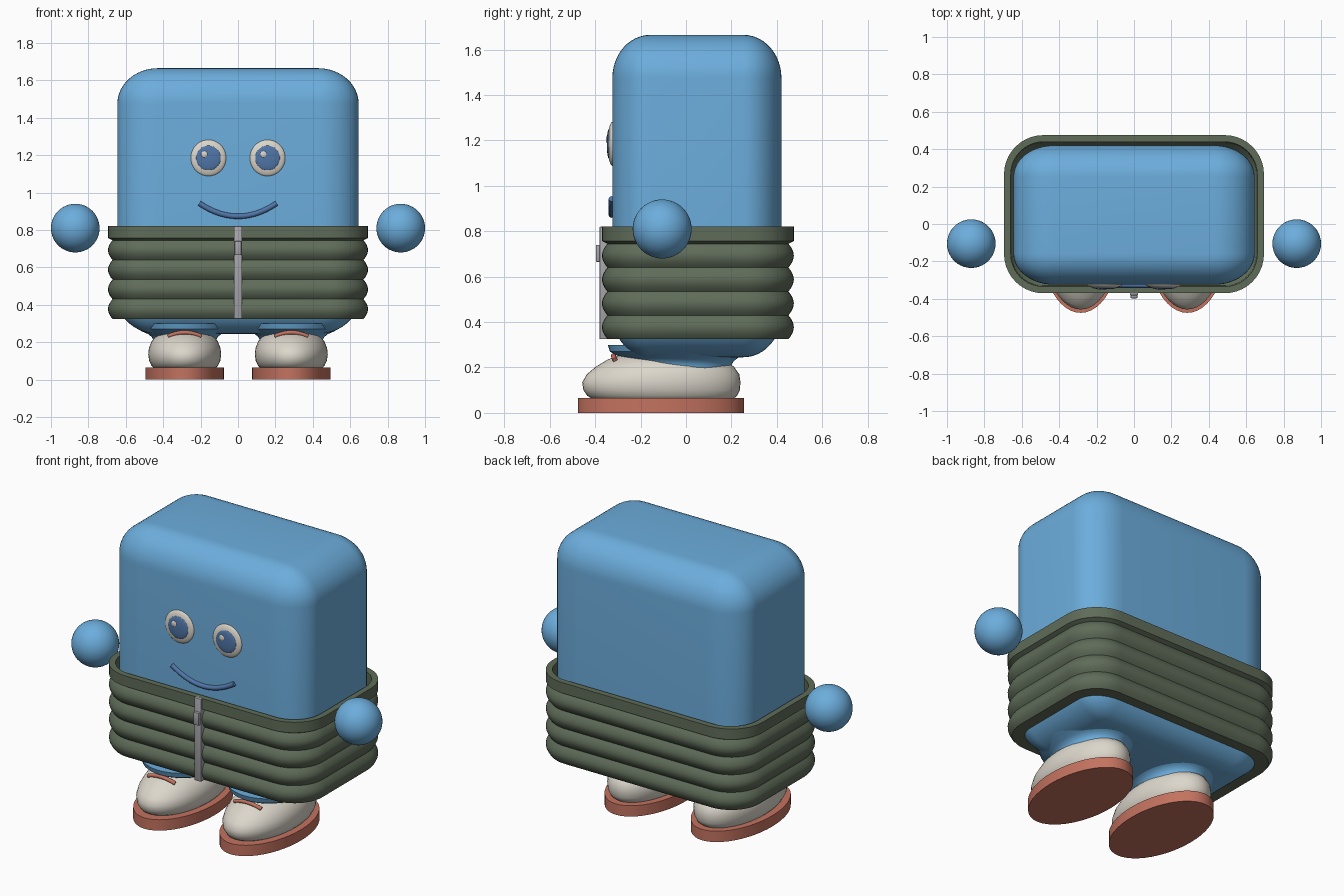
import bpy
import bmesh
from math import sin, cos, pi, radians
from mathutils import Matrix, Vector

if "Cube" in bpy.data.objects:
    bpy.data.objects.remove(bpy.data.objects["Cube"])


def material(name, rgb):
    m = bpy.data.materials.new(name)
    m.use_nodes = True
    m.diffuse_color = (*rgb, 1)
    m.node_tree.nodes["Principled BSDF"].inputs["Base Color"].default_value = (*rgb, 1)
    return m


BLUE = material("sky blue", (0.15, 0.42, 0.72))
NAVY = material("deep blue", (0.08, 0.18, 0.39))
GREEN = material("moss green", (0.115, 0.15, 0.1))
CREAM = material("cream", (0.72, 0.68, 0.6))
CORAL = material("coral", (0.55, 0.17, 0.115))
GREY = material("zip grey", (0.38, 0.38, 0.41))


def finish(name, bm, mat, angle=35):
    bmesh.ops.recalc_face_normals(bm, faces=bm.faces[:])
    mesh = bpy.data.meshes.new(name)
    bm.to_mesh(mesh)
    bm.free()
    mesh.materials.append(mat)
    ob = bpy.data.objects.new(name, mesh)
    bpy.context.collection.objects.link(ob)
    bpy.ops.object.select_all(action='DESELECT')
    ob.select_set(True)
    bpy.context.view_layer.objects.active = ob
    bpy.ops.object.shade_smooth_by_angle(angle=radians(angle))
    return ob


def loft(name, rings, mat, loop=False, angle=35):
    """Skin a stack of equal-length rings; loop joins the last to the first."""
    bm = bmesh.new()
    rows = [[bm.verts.new(p) for p in ring] for ring in rings]
    pairs = list(zip(rows, rows[1:]))
    if loop:
        pairs.append((rows[-1], rows[0]))
    else:
        bm.faces.new(rows[0])
        bm.faces.new(rows[-1])
    n = len(rows[0])
    for a, b in pairs:
        for i in range(n):
            j = (i + 1) % n
            bm.faces.new((a[i], a[j], b[j], b[i]))
    return finish(name, bm, mat, angle)


def ellipse(cx, cy, z, hx, hy, n=48):
    return [(cx + hx * cos(2 * pi * i / n), cy + hy * sin(2 * pi * i / n), z) for i in range(n)]


def rounded_rect(cy, z, hx, hy, r, steps=10):
    pts = []
    for k, (sx, sy) in enumerate(((1, 1), (-1, 1), (-1, -1), (1, -1))):
        for i in range(steps + 1):
            a = (k + i / steps) * pi / 2
            pts.append((sx * (hx - r) + r * cos(a), cy + sy * (hy - r) + r * sin(a), z))
    return pts


def ball(name, loc, size, mat):
    bm = bmesh.new()
    bmesh.ops.create_uvsphere(bm, u_segments=40, v_segments=24, radius=1,
                              matrix=Matrix.Translation(loc) @ Matrix.Diagonal((*size, 1)))
    return finish(name, bm, mat)


def box(name, lo, hi, mat, bevel):
    lo, hi = Vector(lo), Vector(hi)
    bm = bmesh.new()
    bmesh.ops.create_cube(bm, size=1, matrix=Matrix.Translation((lo + hi) / 2)
                          @ Matrix.Diagonal((*(hi - lo), 1)))
    bmesh.ops.bevel(bm, geom=bm.edges[:], offset=bevel, segments=2, profile=0.5, affect='EDGES')
    return finish(name, bm, mat)


def arc_tube(name, centre, half, drop, radius, mat, back=0):
    """Bent tube across x; its ends sit 'drop' below the middle."""
    cx, cy, cz = centre
    n, m = 20, 12
    rings = []
    for i in range(n + 1):
        t = 2 * i / n - 1
        tangent = Vector((half, 2 * back * t, -2 * drop * t)).normalized()
        side = Vector((0, 1, 0))
        up = tangent.cross(side).normalized()
        side = up.cross(tangent)
        mid = Vector((cx + half * t, cy + back * t * t, cz - drop * t * t))
        rings.append([mid + radius * (cos(2 * pi * k / m) * side + sin(2 * pi * k / m) * up)
                      for k in range(m)])
    return loft(name, rings, mat)


# Body: rounded block, stretched so the corners are wider across the front
sx, sy = 1.14, 0.88
bm = bmesh.new()
bmesh.ops.create_cube(bm, size=1, matrix=Matrix.Diagonal((1.29 / sx, 0.745 / sy, 1.42, 1)))
bmesh.ops.bevel(bm, geom=bm.edges[:], offset=0.19, segments=12, profile=0.5, affect='EDGES')
bmesh.ops.transform(bm, verts=bm.verts[:], matrix=Matrix.Translation((0, 0.048, 0.955))
                    @ Matrix.Diagonal((sx, sy, 1, 1)))
finish("body", bm, BLUE)

# Jacket: ribbed sleeve with a plain collar band and a hollow top
BOTTOM, COLLAR, TOP, RIBS = 0.325, 0.745, 0.82, 4
profile = [(-0.1, BOTTOM), (-0.024, BOTTOM)]
STEPS = 10
for rib in range(RIBS):
    for s in range(1, STEPS + 1):
        z = BOTTOM + (COLLAR - BOTTOM) * (rib + s / STEPS) / RIBS
        profile.append((-0.024 + 0.024 * sin(pi * s / STEPS) ** 0.9, z))
profile += [(0, COLLAR + 0.012), (0, TOP), (-0.036, TOP), (-0.036, 0.6), (-0.04, 0.4)]
loft("jacket", [rounded_rect(0.0525, z, 0.695 + d, 0.4225 + d, 0.21 + d) for d, z in profile],
     GREEN, loop=True)

# Zip and its pull
box("zip_strip", (-0.022, -0.381, BOTTOM), (0.022, -0.345, TOP), GREY, 0.004)
box("zip_pull", (-0.018, -0.397, 0.665), (0.018, -0.37, 0.74), GREY, 0.004)

# Mouth
arc_tube("mouth", (0, -0.327, 0.873), 0.207, -0.07, 0.014, NAVY)

# Paired parts
SHOE = [  # height, half width, toe y, heel y
    (0.055, 0.16, -0.40, 0.2), (0.075, 0.178, -0.435, 0.225), (0.1, 0.19, -0.452, 0.237),
    (0.135, 0.195, -0.457, 0.24), (0.17, 0.191, -0.437, 0.235), (0.205, 0.177, -0.395, 0.21),
    (0.235, 0.15, -0.345, 0.16), (0.252, 0.11, -0.3, 0.1), (0.26, 0.06, -0.25, 0.04)]
LEG = [  # height, half width, half depth
    (0.14, 0.165, 0.22), (0.21, 0.168, 0.225), (0.228, 0.176, 0.235),
    (0.243, 0.195, 0.255), (0.256, 0.225, 0.285), (0.27, 0.25, 0.31), (0.3, 0.26, 0.32)]
for name, s in (("left", 1), ("right", -1)):
    x = 0.285 * s
    ball(name + "_hand", (0.87 * s, -0.105, 0.81), (0.13, 0.13, 0.13), BLUE)

    ex = 0.158 * s
    ball(name + "_eye_white", (ex, -0.323, 1.185), (0.095, 0.023, 0.097), CREAM)
    ball(name + "_iris", (ex, -0.339, 1.185), (0.066, 0.01, 0.066), NAVY)
    ball(name + "_eye_glint", (ex - 0.022, -0.347, 1.205), (0.017, 0.005, 0.017), CREAM)

    loft(name + "_leg", [ellipse(x, -0.025, z, hx, hy) for z, hx, hy in LEG], BLUE)
    loft(name + "_shoe", [ellipse(x, (t + h) / 2, z, hx, (h - t) / 2) for z, hx, t, h in SHOE],
         CREAM, angle=60)
    loft(name + "_sole", [ellipse(x, -0.11, z, 0.21, 0.365) for z in (0, 0.065)], CORAL)
    arc_tube(name + "_shoe_lace", (x, -0.32, 0.252), 0.088, 0.02, 0.011, CORAL, back=0.008)
